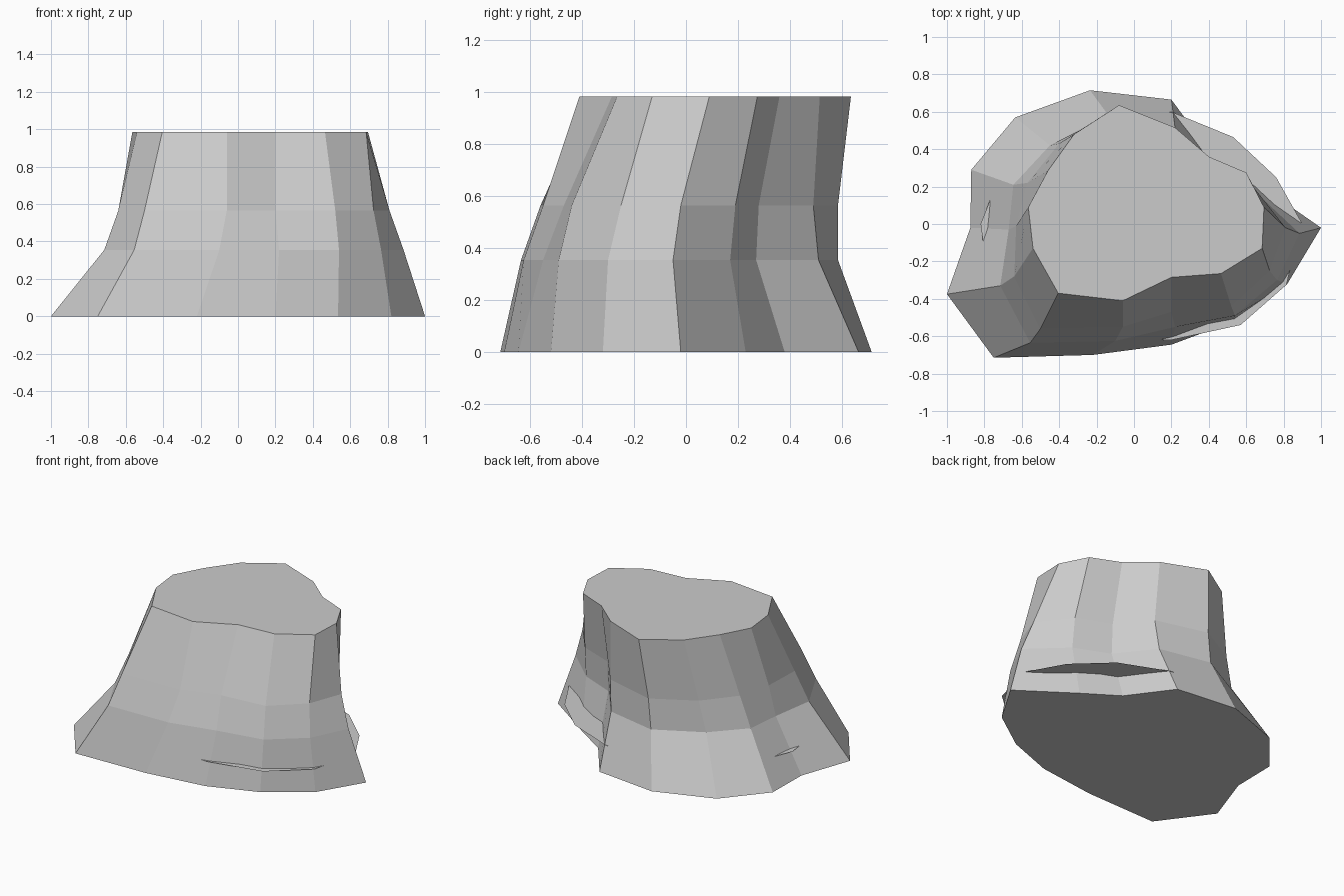
import bpy, bmesh

# Outline rings of the stump (clockwise from the back, seen from above)
BASE = [(-.235, .715), (.2, .665), (.41, .38), (.64, .23), (1, -.02), (.82, -.32), (.535, -.52),
        (.2, -.645), (-.22, -.70), (-.75, -.715), (-1, -.375), (-.875, -.02), (-.87, .29), (-.635, .57)]
FLARE = [(-.14, .585), (.22, .51), (.41, .27), (.65, .17), (.885, -.05), (.765, -.30), (.54, -.49),
         (.22, -.55), (-.10, -.625), (-.555, -.635), (-.715, -.33), (-.67, -.03), (-.645, .21), (-.45, .42)]
WAIST = [(-.12, .585), (.24, .49), (.41, .28), (.645, .19), (.81, -.02), (.725, -.25), (.52, -.44),
         (.2, -.47), (-.06, -.55), (-.5, -.56), (-.64, -.28), (-.63, -.01), (-.57, .22), (-.4, .43)]
TOP = [(-.08, .635), (.22, .515), (.40, .36), (.60, .275), (.695, .09), (.685, -.13), (.465, -.265),
       (.2, -.285), (-.06, -.41), (-.405, -.37), (-.54, -.13), (-.565, .09), (-.46, .285), (-.32, .48)]


def loft(name, rings):
    """Bridge stacked outlines and cap both ends; a single outline gives a flat plate."""
    bm = bmesh.new()
    loops = [[bm.verts.new((x, y, z)) for x, y in pts] for z, pts in rings]
    for lo, hi in zip(loops, loops[1:]):
        n = len(lo)
        for i in range(n):
            j = (i + 1) % n
            bm.faces.new((lo[i], lo[j], hi[j], hi[i]))
    bm.faces.new(loops[-1])
    if len(loops) > 1:
        bm.faces.new(loops[0])
    bmesh.ops.recalc_face_normals(bm, faces=bm.faces)
    mesh = bpy.data.meshes.new(name)
    bm.to_mesh(mesh)
    bm.free()
    ob = bpy.data.objects.new(name, mesh)
    bpy.context.collection.objects.link(ob)
    return ob


# Stump body with flaring roots
loft("stump", [(0, BASE), (.355, FLARE), (.565, WAIST), (.985, TOP)])

# Thin flat ledge that just breaks through the bark near the ground
LEDGE = [(-.2, .6), (.2, .6), (.53, .465), (.76, .25), (.895, .01), (.815, -.325), (.57, -.54),
         (.2, -.62), (-.2, -.61), (-.58, -.58), (-.78, -.3), (-.82, 0), (-.73, .23), (-.5, .45)]
loft("bark_ledge", [(.16, LEDGE)])
